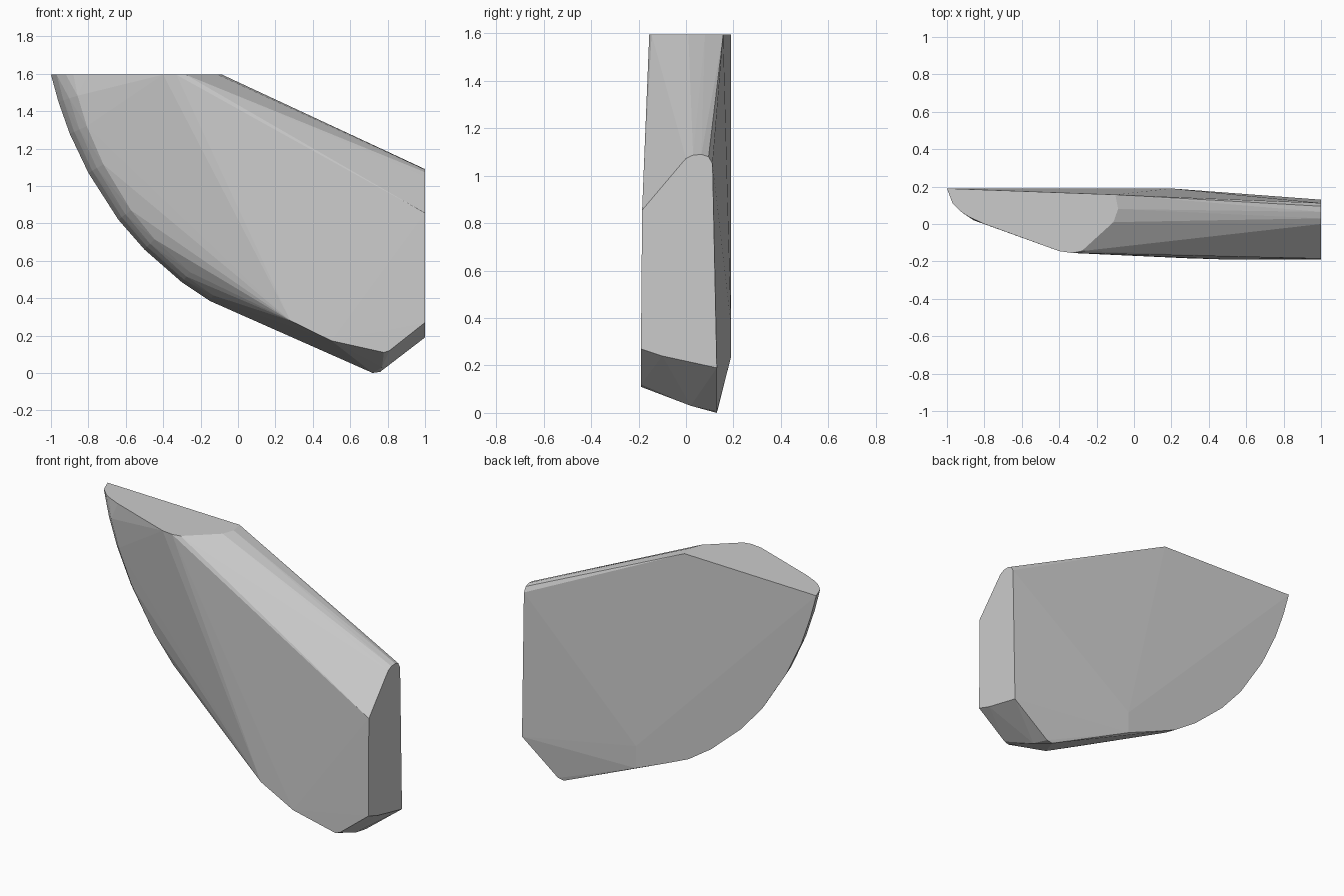
import bpy, bmesh
from mathutils import Vector

if "Cube" in bpy.data.objects:
    bpy.data.objects.remove(bpy.data.objects["Cube"])

# Outline of the flat top cut (x, y)
TOP_Z = 1.595
top_cut = [(-1, .19), (-.97, .11), (-.92, .062), (-.88, .037), (-.8, 0), (-.4, -.145),
           (-.33, -.155), (-.28, -.145), (-.11, .01), (-.085, .08), (-.1, .157)]
# Outline of the straight right end (y, z)
end_cut = [(-.185, .855), (-.02, 1.05), (0, 1.073), (.03, 1.087), (.065, 1.09),
           (.095, 1.08), (.112, 1.05), (.13, .19), (-.1, .24), (-.19, .27)]
# Curved leading edge on the back plane (x, z)
curve = [(-1, 1.595), (-.96, 1.45), (-.9, 1.28), (-.8, 1.07), (-.64, .82), (-.5, .66),
         (-.3, .485), (-.15, .385), (0, .32), (.2, .237)]

points = [(x, y, TOP_Z) for x, y in top_cut]
points += [(1, y, z) for y, z in end_cut]
points += [(x, .19, z) for x, z in curve]

# Rounded shoulder: the curve inset along its normal, tighter towards the bottom
for i in range(1, len(curve) - 1):
    a, b = Vector(curve[i - 1]), Vector(curve[i + 1])
    d = (b - a).normalized()
    normal = Vector((-d.y, d.x))
    fade = 1 - .6 * i / (len(curve) - 1)
    for y, inset in ((.11, .03), (.062, .065), (.02, .115)):
        p = Vector(curve[i]) + normal * inset * fade
        points.append((p.x, y, p.y))

# Lower front corners, keel tip and the high point of the back
points += [(.28, -.183, .28), (.5, -.19, .172), (.78, -.19, .11), (.81, -.19, .12),
           (.2, .19, .37), (.77, .02, .03), (.72, .13, 0), (.76, .13, .006)]

bm = bmesh.new()
for p in points:
    bm.verts.new(p)
hull = bmesh.ops.convex_hull(bm, input=bm.verts[:])
loose = [v for v in bm.verts if not v.link_faces]
bmesh.ops.delete(bm, geom=loose, context='VERTS')
# Merge the triangles of the truly flat cuts
bmesh.ops.dissolve_limit(bm, angle_limit=.005, verts=bm.verts[:], edges=bm.edges[:])
bmesh.ops.recalc_face_normals(bm, faces=bm.faces[:])
mesh = bpy.data.meshes.new("curved_panel")
bm.to_mesh(mesh)
bm.free()

panel = bpy.data.objects.new("curved_panel", mesh)
bpy.context.collection.objects.link(panel)
grey = bpy.data.materials.new("light grey")
grey.diffuse_color = (.6, .6, .6, 1)
grey.use_nodes = True
grey.node_tree.nodes["Principled BSDF"].inputs["Base Color"].default_value = grey.diffuse_color
mesh.materials.append(grey)
